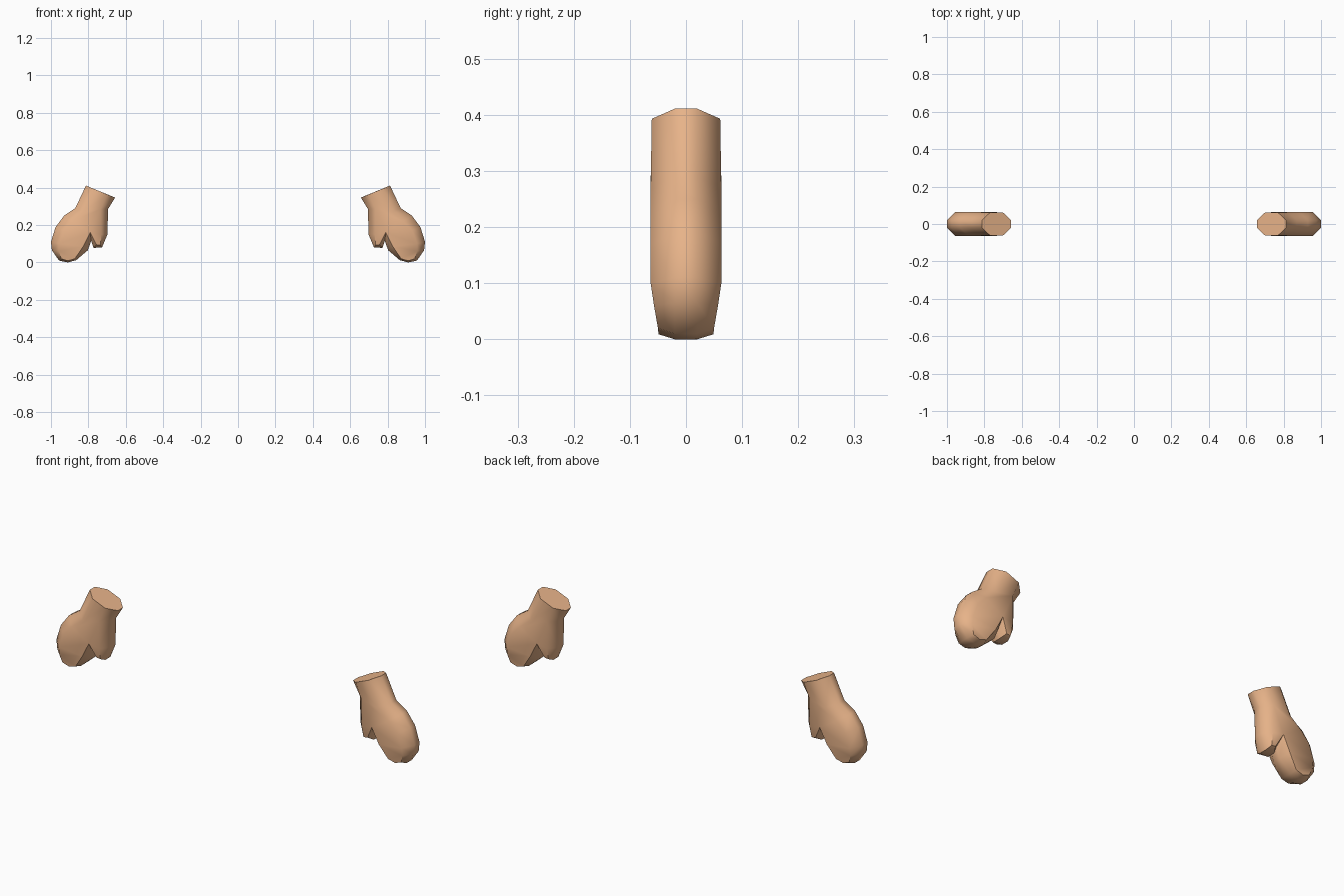
import bpy, bmesh, math

skin = bpy.data.materials.new("skin")
skin.diffuse_color = (0.80, 0.45, 0.25, 1)

# Mitten outline: rim x, rim z, face x, face z, face half depth
OUTLINE = [
    (0.657, 0.347, 0.700, 0.364, 0.061), (0.813, 0.411, 0.770, 0.393, 0.061),  # cuff
    (0.870, 0.290, 0.825, 0.270, 0.063), (0.930, 0.250, 0.885, 0.220, 0.063),
    (0.975, 0.190, 0.932, 0.170, 0.063), (1.000, 0.110, 0.957, 0.100, 0.063),
    (0.995, 0.065, 0.958, 0.060, 0.057), (0.957, 0.010, 0.945, 0.020, 0.050),  # finger tip
    (0.910, 0.000, 0.910, 0.009, 0.049), (0.865, 0.012, 0.872, 0.020, 0.050),
    (0.803, 0.065, 0.828, 0.085, 0.060), (0.785, 0.115, 0.790, 0.160, 0.062),  # crotch
    (0.772, 0.078, 0.757, 0.095, 0.048), (0.727, 0.080, 0.735, 0.092, 0.048),  # thumb
    (0.698, 0.150, 0.732, 0.150, 0.060), (0.695, 0.285, 0.735, 0.285, 0.063),
]
# Panels of the flat palm and back
PANELS = [(0, 1, 2, 15), (15, 2, 3, 11), (15, 11, 14), (11, 3, 4), (11, 4, 5, 10),
          (10, 5, 6, 9), (9, 6, 7, 8), (14, 11, 12, 13)]


def mitten(name, side):
    bm = bmesh.new()
    # Four outline loops from front to back
    loops = []
    for s, face in ((-1, True), (-1, False), (1, False), (1, True)):
        loops.append([bm.verts.new((side * (fx if face else rx),
                                    s * (d if face else 0.02),
                                    fz if face else rz))
                      for rx, rz, fx, fz, d in OUTLINE])
    n = len(OUTLINE)
    for a, b in zip(loops, loops[1:]):
        for i in range(1, n):
            j = (i + 1) % n
            bm.faces.new((a[i], a[j], b[j], b[i]))
    # Front and back panels
    for loop in (loops[0], loops[3]):
        for p in PANELS:
            bm.faces.new([loop[i] for i in p])
    # Octagonal cuff end
    bm.faces.new([l[0] for l in loops] + [l[1] for l in reversed(loops)])
    bmesh.ops.recalc_face_normals(bm, faces=bm.faces)
    me = bpy.data.meshes.new(name)
    bm.to_mesh(me)
    bm.free()
    me.materials.append(skin)
    ob = bpy.data.objects.new(name, me)
    bpy.context.collection.objects.link(ob)
    bpy.ops.object.select_all(action='DESELECT')
    ob.select_set(True)
    bpy.context.view_layer.objects.active = ob
    bpy.ops.object.shade_smooth_by_angle(angle=math.radians(50))


mitten("right_hand", 1)
mitten("left_hand", -1)
